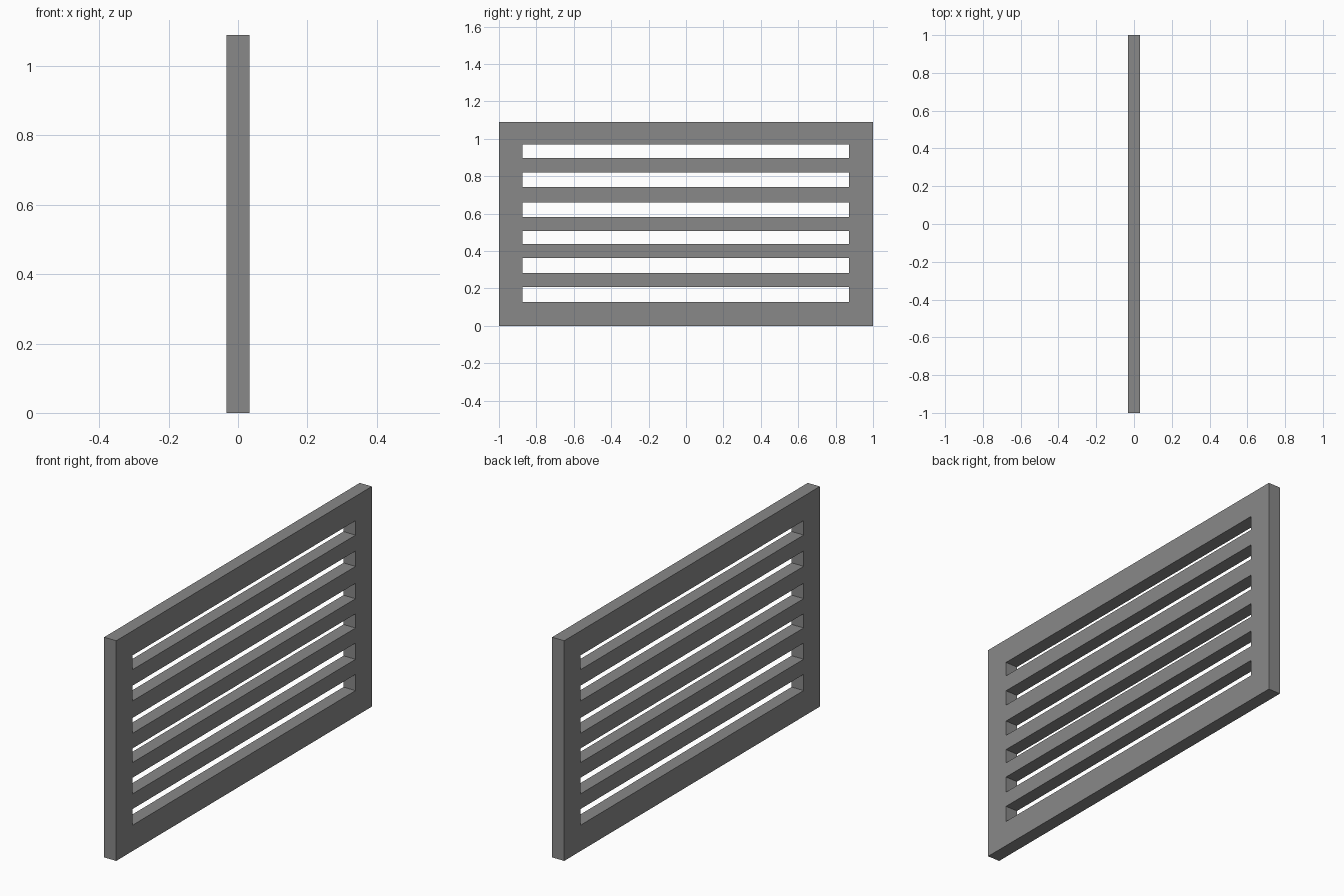
import bpy, bmesh

if "Cube" in bpy.data.objects:
    bpy.data.objects.remove(bpy.data.objects["Cube"])

HALF_T = 0.033
HEIGHT = 1.09
Y_CUTS = [-1.0, -0.873, 0.872, 1.0]
# Bottom and top height of each slot
SLOTS = [(0.128, 0.208), (0.283, 0.363), (0.438, 0.508),
         (0.583, 0.659), (0.743, 0.819), (0.898, 0.969)]
Z_CUTS = [0.0] + [z for slot in SLOTS for z in slot] + [HEIGHT]

bm = bmesh.new()

# Flat panel face as a lattice, leaving the slots open
grid = [[bm.verts.new((-HALF_T, y, z)) for y in Y_CUTS] for z in Z_CUTS]
for r in range(len(Z_CUTS) - 1):
    for c in range(len(Y_CUTS) - 1):
        if c == 1 and r % 2 == 1:
            continue
        bm.faces.new((grid[r][c], grid[r][c + 1],
                      grid[r + 1][c + 1], grid[r + 1][c]))

# Thicken into a solid panel, giving the slots their inner walls
ext = bmesh.ops.extrude_face_region(bm, geom=bm.faces[:], use_keep_orig=True)
moved = [g for g in ext["geom"] if isinstance(g, bmesh.types.BMVert)]
bmesh.ops.translate(bm, verts=moved, vec=(2 * HALF_T, 0, 0))
bmesh.ops.recalc_face_normals(bm, faces=bm.faces[:])

mesh = bpy.data.meshes.new("slatted_vent_panel")
bm.to_mesh(mesh)
bm.free()
panel = bpy.data.objects.new("slatted_vent_panel", mesh)
bpy.context.collection.objects.link(panel)

# Dark grey finish
dark = bpy.data.materials.new("dark_grey")
dark.diffuse_color = (0.25, 0.25, 0.25, 1.0)
dark.use_nodes = True
dark.node_tree.nodes["Principled BSDF"].inputs["Base Color"].default_value = dark.diffuse_color
mesh.materials.append(dark)
